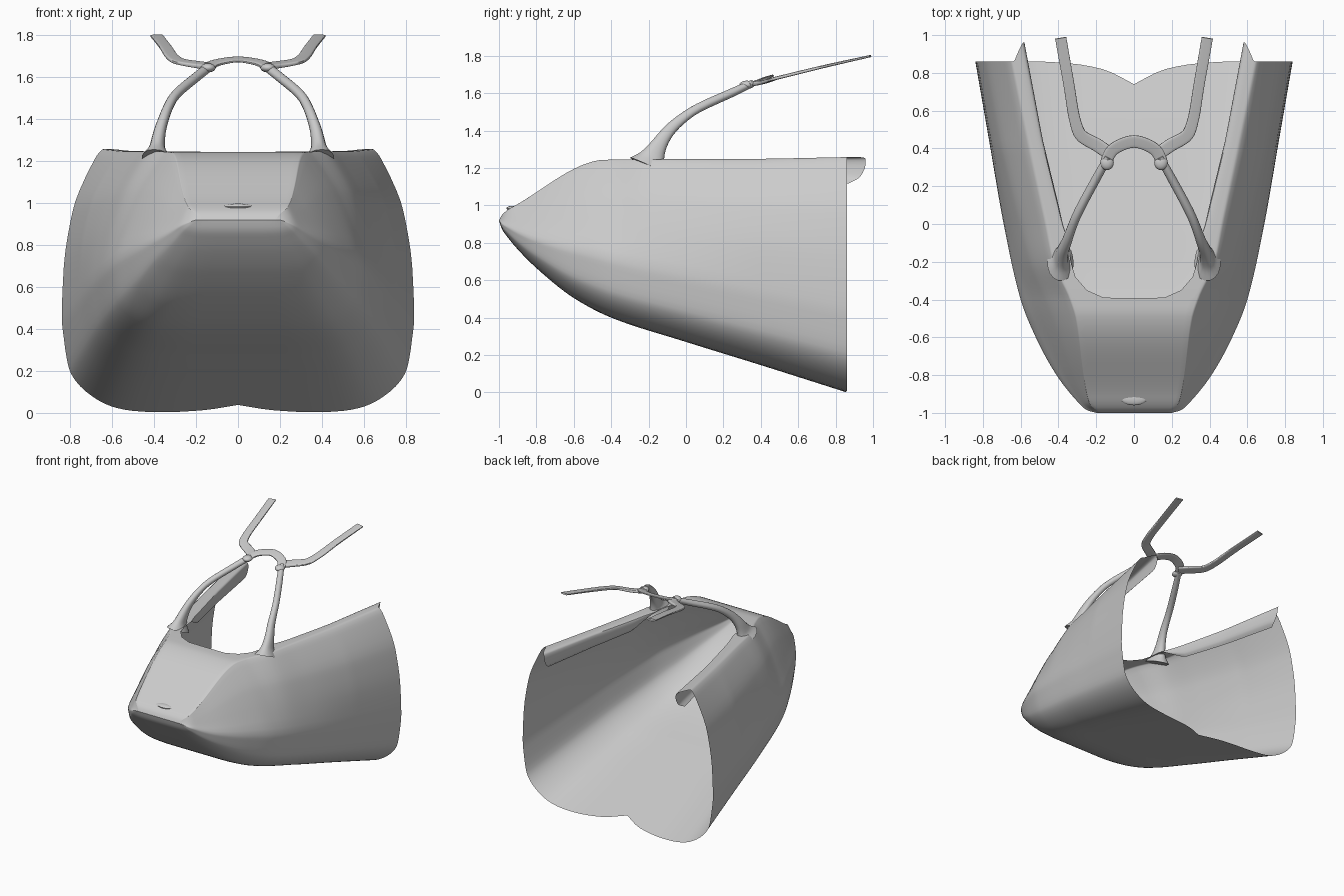
import bpy, bmesh, math
from mathutils import Vector

if "Cube" in bpy.data.objects:
    bpy.data.objects.remove(bpy.data.objects["Cube"])


def lin(tab, v):
    for (a, p), (b, q) in zip(tab, tab[1:]):
        if v <= b:
            return p + (q - p) * max(0, (v - a) / (b - a))
    return q + (v - b) * (q - p) / (b - a)


def smooth(tab, v):
    """Monotone cubic interpolation, linear past the end."""
    n = len(tab)
    if v >= tab[-1][0]:
        return lin(tab, v)
    d = [(tab[i+1][1] - tab[i][1]) / (tab[i+1][0] - tab[i][0]) for i in range(n-1)]
    m = [d[0]] + [2*a*b/(a+b) if a*b > 0 else 0 for a, b in zip(d, d[1:])] + [d[-1]]
    i = max(k for k in range(n-1) if k == 0 or tab[k][0] <= v)
    h = tab[i+1][0] - tab[i][0]
    t = max(0, (v - tab[i][0]) / h)
    return ((2*t**3 - 3*t*t + 1)*tab[i][1] + (t**3 - 2*t*t + t)*h*m[i]
            + (3*t*t - 2*t**3)*tab[i+1][1] + (t**3 - t*t)*h*m[i+1])


def finish(name, bm, mirror=True, angle=40):
    me = bpy.data.meshes.new(name)
    bm.to_mesh(me)
    bm.free()
    ob = bpy.data.objects.new(name, me)
    bpy.context.collection.objects.link(ob)
    bpy.context.view_layer.objects.active = ob
    ob.select_set(True)
    bpy.ops.object.shade_smooth_by_angle(angle=math.radians(angle))
    ob.select_set(False)
    if mirror:
        mod = ob.modifiers.new("mirror", 'MIRROR')
        mod.merge_threshold = 0.0005
    return ob


# Hull measurements along y: bottom, top, half width, shoulder ridge, opening edge
BOT = [(-1, .92), (-.985, .875), (-.95, .825), (-.9, .765), (-.8, .665), (-.6, .505),
       (-.4, .40), (0, .27), (.4, .146), (.86, 0)]
TOP = [(-1, .92), (-.985, .948), (-.95, .978), (-.9, 1.007), (-.52, 1.228), (-.45, 1.243),
       (-.3, 1.246), (.3, 1.248), (.86, 1.258)]
WID = [(-1, .2), (-.985, .25), (-.95, .29), (-.8, .41), (-.6, .52), (-.4, .60), (0, .69),
       (.4, .76), (.86, .84)]
RIDGE = [(-1, .18), (-.95, .235), (-.8, .265), (-.5, .30), (-.4, .33), (-.2, .42), (0, .46),
         (.45, .555), (.86, .64)]
INNER = [(-1, 0), (-.392, 0), (-.39, .16), (-.35, .25), (-.28, .31), (-.2, .335), (-.1, .345),
         (0, .38), (.45, .49), (.87, .57)]
DROP = [(-1, 0), (-.1, 0), (.08, .1), (.86, .14)]

# Normalised section: lower half (x, height), upper half (inward fraction, height)
LOWER = [(0, 0), (.2, 0), (.4, 0), (.6, .008), (.72, .025), (.83, .064), (.92, .12),
         (.96, .17), (.988, .28), (1, .37)]
UPPER = [(.05, .56), (.2, .72), (.32, .8), (.68, .93), (.88, .985)]
SHIFT = [-.12, -.04, -.01] + [0]*12 + [0, .05, .1, .1, .07, .01]


def section(y):
    b, t, w, r = (smooth(c, y) for c in (BOT, TOP, WID, RIDGE))
    i, d = lin(INNER, y), lin(DROP, y)
    pts = [(w*x, b + (t-b)*h) for x, h in LOWER]
    k = min(1, max(0, (y + 1) / 1.4))
    for f, h in UPPER:
        g = k*f + (1-k)*(h - .37) / .63
        pts.append((w + (r-w)*g, b + (t-b)*h))
    pts += [(r, t), ((r+i)/2, t), (i, t - .06*d)]
    pts += [(i - .05*d, t - .3*d), (i, t - .75*d), (i + .2*d, t - d)]
    return pts


# Hull shell with rolled cockpit rim
ys = sorted([-1 + 1.86*(i/64)**1.5 for i in range(65)] + [-.392, -.39, -.375, -.35, -.32])
SUB = 3
cols = (len(SHIFT) - 1)*SUB + 1
bm = bmesh.new()
grid = []
for y in ys:
    k = max(0, (y - .4) / .46)
    kk = max(0, (y - .7) / .16)
    row = []
    for j in range(cols):
        s = j / SUB
        sh = smooth(list(enumerate(SHIFT)), s)
        yy = y + sh*(k if sh < 0 else kk)
        p = section(yy)
        lo = max(0, int(s) - 2)
        part = list(enumerate(p))[lo:lo + 6]
        row.append(bm.verts.new((max(0, smooth([(a, q[0]) for a, q in part], s)), yy,
                                 smooth([(a, q[1]) for a, q in part], s))))
    grid.append(row)
for a, b in zip(grid, grid[1:]):
    for j in range(cols - 1):
        bm.faces.new((a[j], a[j+1], b[j+1], b[j]))
bmesh.ops.remove_doubles(bm, verts=bm.verts, dist=.0003)
bmesh.ops.dissolve_degenerate(bm, edges=bm.edges, dist=.0001)
bmesh.ops.reverse_faces(bm, faces=bm.faces)
# Make sure the side faces point outward
side = max(bm.faces, key=lambda f: f.calc_center_median().x)
if side.normal.x < 0:
    bmesh.ops.reverse_faces(bm, faces=bm.faces)
finish("hull_shell", bm)


def sweep(name, path, power, up, mirror=True, n=16, steps=30):
    """Sweep a rounded section; path rows are x, y, z, width, thickness."""
    bm = bmesh.new()
    last = len(path) - 1
    at = lambda s: [smooth([(i, p[c]) for i, p in enumerate(path)], s) for c in range(5)]
    rings = []
    for k in range(steps + 1):
        s = last*k/steps
        v = at(s)
        a, b = at(max(0, s - .05)), at(min(last, s + .05))
        t = (Vector(b[:3]) - Vector(a[:3])).normalized()
        u = t.cross(Vector(up)).normalized()
        w = u.cross(t)
        ring = []
        for i in range(n):
            ang = 2*math.pi*(i + .5)/n
            c, q = math.cos(ang), math.sin(ang)
            c, q = (math.copysign(abs(e)**power, e) for e in (c, q))
            ring.append(bm.verts.new(Vector(v[:3]) + u*c*v[3]/2 + w*q*v[4]/2))
        rings.append(ring)
    for a, b in zip(rings, rings[1:]):
        for i in range(n):
            bm.faces.new((a[i], a[(i+1) % n], b[(i+1) % n], b[i]))
    bm.faces.new(rings[0])
    bm.faces.new(rings[-1])
    bmesh.ops.recalc_face_normals(bm, faces=bm.faces)
    return finish(name, bm, mirror)


# Windscreen posts flaring into the deck
sweep("windscreen_post", [(.39, -.2, 1.21, .14, .22), (.385, -.175, 1.265, .075, .13),
      (.375, -.14, 1.33, .06, .085), (.355, -.09, 1.4, .05, .065), (.31, .03, 1.5, .045, .05),
      (.2, .24, 1.6, .045, .045), (.135, .355, 1.652, .045, .035)], .9, (0, -1, .3))

# Arch joining the posts
sweep("canopy_arch", [(-.15, .33, 1.645, .06, .02), (-.11, .395, 1.667, .065, .018),
      (0, .437, 1.685, .068, .014), (.11, .395, 1.667, .065, .018),
      (.15, .33, 1.645, .06, .02)], .5, (0, -.3, 1), mirror=False)

# Rear canopy arms
sweep("canopy_arm", [(.12, .365, 1.652, .07, .025), (.19, .415, 1.66, .07, .022),
      (.285, .475, 1.678, .065, .018), (.315, .56, 1.699, .06, .018), (.345, .74, 1.743, .058, .016),
      (.388, .985, 1.798, .06, .012)], .4, (0, -.25, 1))

# Joint knuckles and nose vent
for name, loc, size, mirror in (("frame_joint", (.143, .325, 1.645), (.036, .04, .022), True),
                                ("nose_vent", (0, -.925, .984), (.07, .035, .014), False)):
    bm = bmesh.new()
    bmesh.ops.create_uvsphere(bm, u_segments=20, v_segments=10, radius=1)
    bmesh.ops.scale(bm, vec=size, verts=bm.verts)
    bmesh.ops.translate(bm, vec=loc, verts=bm.verts)
    finish(name, bm, mirror)
